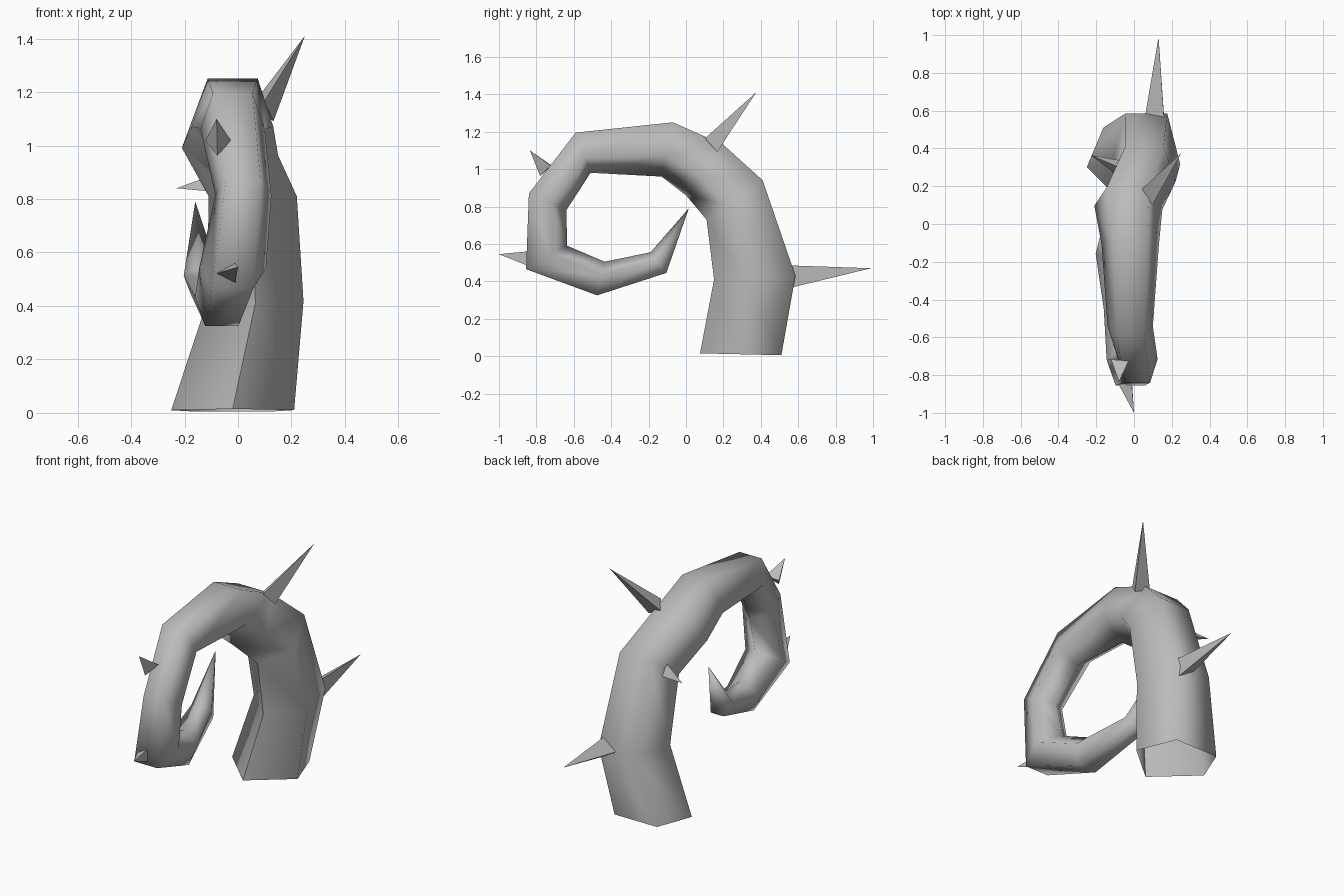
import bpy, bmesh, math
from mathutils import Vector

cube = bpy.data.objects.get("Cube")
if cube:
    bpy.data.objects.remove(cube, do_unlink=True)

grey = bpy.data.materials.new("plain grey")
grey.use_nodes = True
colour = (0.5, 0.5, 0.5, 1)
grey.diffuse_color = colour
grey.node_tree.nodes["Principled BSDF"].inputs["Base Color"].default_value = colour


def finish(bm, name, angle):
    bmesh.ops.recalc_face_normals(bm, faces=bm.faces)
    mesh = bpy.data.meshes.new(name)
    bm.to_mesh(mesh)
    bm.free()
    mesh.materials.append(grey)
    obj = bpy.data.objects.new(name, mesh)
    bpy.context.collection.objects.link(obj)
    bpy.ops.object.select_all(action="DESELECT")
    obj.select_set(True)
    bpy.context.view_layer.objects.active = obj
    bpy.ops.object.shade_smooth_by_angle(angle=math.radians(angle))


# Five-sided rings along the curl: outer (y, z), inner (y, z), centre x,
# half width, outward shift of the -x corner and of the +x corner
rings = [
    ((.51, .005), (.075, .015), -.02, .23, .06, .03),
    ((.585, .43), (.15, .41), .065, .18, 0, 0),
    ((.41, .94), (.11, .73), .055, .165, 0, 0),
    ((.20, 1.13), (.0, .86), -.03, .18, .035, 0),
    ((-.07, 1.25), (-.13, .96), -.02, .152, 0, 0),
    ((-.59, 1.195), (-.51, .98), -.02, .12, 0, 0),
    ((-.84, .87), (-.64, .78), .02, .105, 0, 0),
    ((-.855, .465), (-.635, .59), -.02, .125, 0, 0),
    ((-.475, .325), (-.435, .505), -.06, .1, 0, 0),
    ((-.105, .445), (-.19, .555), -.135, .068, 0, 0),
]
SIDES = 5
bm = bmesh.new()
loops = []
for outer, inner, x, width, shift_neg, shift_pos in rings:
    o, i = Vector((x, *outer)), Vector((x, *inner))
    out = (o - i).normalized()
    radius = (o - i).length / (1 + math.cos(math.pi / SIDES))
    centre = i + out * radius
    shifts = {1: shift_pos, 3: shift_neg}
    loop = []
    for k in range(SIDES):
        a = (2 * k + 1) * math.pi / SIDES
        side = Vector((math.sin(a) * width / math.sin(math.radians(72)), 0, 0))
        reach = radius * math.cos(a) + shifts.get(k, 0)
        loop.append(bm.verts.new(centre + out * reach + side))
    loops.append(loop)
for a, b in zip(loops, loops[1:]):
    for k in range(SIDES):
        n = (k + 1) % SIDES
        bm.faces.new((a[k], a[n], b[n], b[k]))

# Pointed end; the base stays open
tip = bm.verts.new((-.16, .015, .79))
for k in range(SIDES):
    bm.faces.new((loops[-1][k], loops[-1][(k + 1) % SIDES], tip))
finish(bm, "curled_tentacle", 80)


# Three-sided thorns: base centre, point, base radius, turn about the axis
def thorn(name, base, point, radius, turn):
    base, point = Vector(base), Vector(point)
    axis = (point - base).normalized()
    side = axis.cross(Vector((0, 0, 1))).normalized()
    up = side.cross(axis)
    bm = bmesh.new()
    apex = bm.verts.new(point)
    corners = []
    for k in range(3):
        a = math.radians(turn + 120 * k)
        corners.append(bm.verts.new(base + (side * math.cos(a) + up * math.sin(a)) * radius))
    for k in range(3):
        bm.faces.new((corners[k], corners[(k + 1) % 3], apex))
    bm.faces.new(corners)
    finish(bm, name, 30)


thorn("back_thorn", (.125, .55, .425), (.13, .99, .47), .07, 180)
thorn("top_thorn", (.09, .15, 1.13), (.25, .375, 1.41), .06, 55)
thorn("upper_front_thorn", (-.075, -.74, 1.0), (-.08, -.835, 1.1), .055, 30)
thorn("lower_front_thorn", (-.037, -.83, .52), (0, -1.0, .545), .05, 0)
thorn("side_thorn", (-.08, .30, .85), (-.23, .365, .84), .045, 90)
